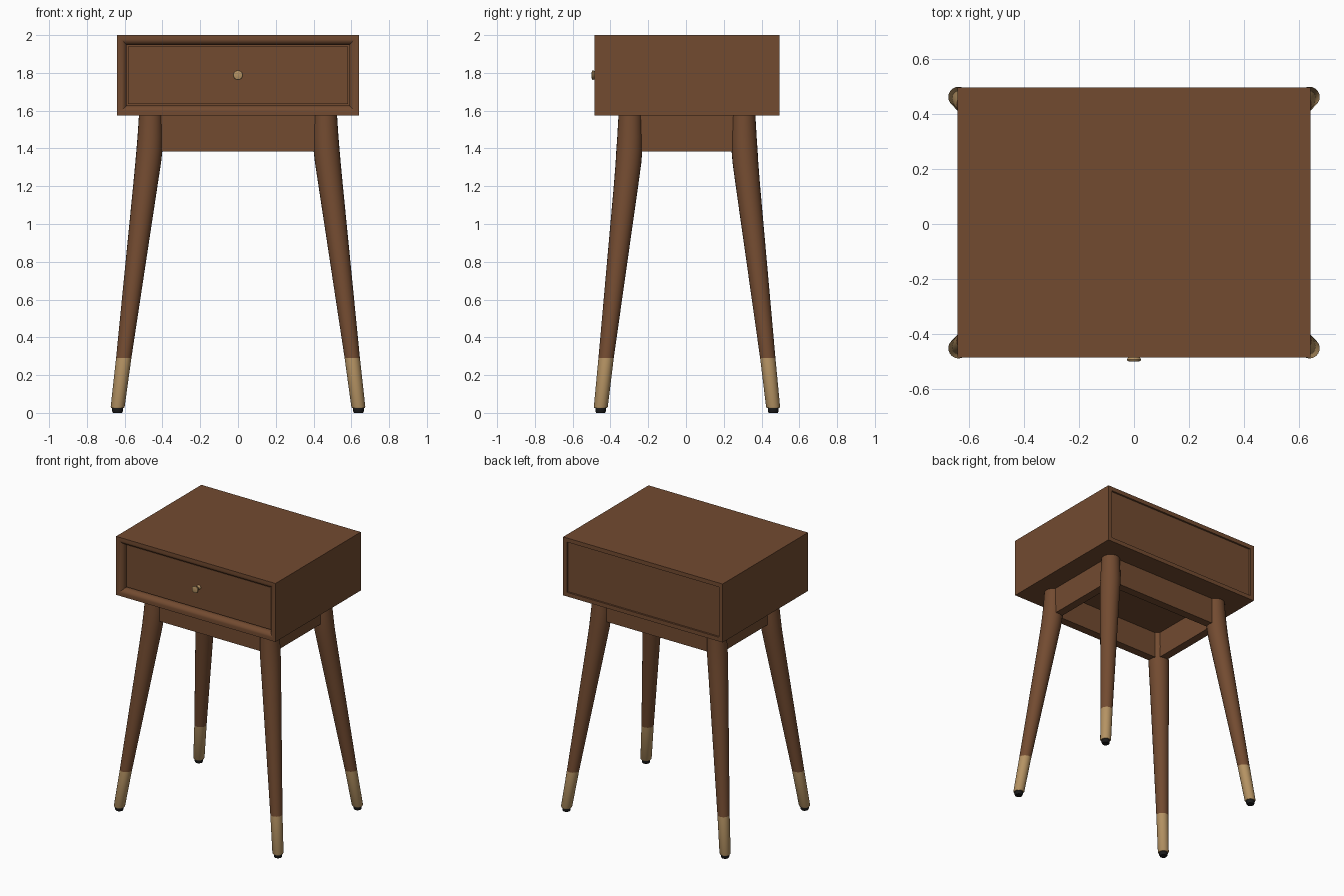
import bpy, bmesh, math

if "Cube" in bpy.data.objects:
    bpy.data.objects.remove(bpy.data.objects["Cube"])

CY = 0.005  # body and legs sit slightly behind centre because the knob sticks out


def material(name, rgb):
    m = bpy.data.materials.new(name)
    m.diffuse_color = (*rgb, 1)
    m.use_nodes = True
    m.node_tree.nodes["Principled BSDF"].inputs["Base Color"].default_value = m.diffuse_color
    return m


WOOD = material("walnut wood", (0.17, 0.07, 0.03))
BRASS = material("brass", (0.46, 0.29, 0.125))
RUBBER = material("black rubber", (0.01, 0.01, 0.01))


def finish(bm, name, mats, smooth=None):
    bmesh.ops.recalc_face_normals(bm, faces=bm.faces)
    me = bpy.data.meshes.new(name)
    bm.to_mesh(me)
    bm.free()
    ob = bpy.data.objects.new(name, me)
    bpy.context.collection.objects.link(ob)
    for m in mats:
        me.materials.append(m)
    if smooth:
        bpy.ops.object.select_all(action='DESELECT')
        ob.select_set(True)
        bpy.context.view_layer.objects.active = ob
        bpy.ops.object.shade_smooth_by_angle(angle=math.radians(smooth))
    return ob


def loft(bm, rings):
    """Bridge closed point rings and cap both ends."""
    rows = [[bm.verts.new(p) for p in r] for r in rings]
    n = len(rows[0])
    for a, b in zip(rows, rows[1:]):
        for i in range(n):
            bm.faces.new((a[i], a[(i + 1) % n], b[(i + 1) % n], b[i]))
    bm.faces.new(rows[0])
    bm.faces.new(rows[-1])


def box(name, x0, x1, y0, y1, z0, z1):
    bm = bmesh.new()
    loft(bm, [[(x0, y0, z), (x1, y0, z), (x1, y1, z), (x0, y1, z)] for z in (z0, z1)])
    return finish(bm, name, [WOOD])


# cabinet: rectangles lofted from front recess, over the shell, to the back recess
HX, Z0, Z1 = 0.641, 1.575, 2.0
YF, YB = CY - 0.49, CY + 0.49


def rect(inset, y):
    x, a, b = HX - inset, Z0 + inset, Z1 - inset
    return [(-x, y, a), (x, y, a), (x, y, b), (-x, y, b)]


lip = [(0.016 + 0.036 * math.sin(t), YF + 0.036 * (1 - math.cos(t)))
       for t in (i * math.pi / 12 for i in range(7))]
profile = [(0.052, YF + 0.065)] + lip[::-1] + [(0, YF), (0, YB), (0.03, YB), (0.03, YB - 0.013)]
bm = bmesh.new()
loft(bm, [rect(i, y) for i, y in profile])
finish(bm, "cabinet", [WOOD], 30)

# drawer front, set in the recess with a narrow gap
box("drawer_front", -0.583, 0.583, YF + 0.036, YF + 0.07, Z0 + 0.059, Z1 - 0.059)

# knob: turned profile along y
bm = bmesh.new()
knob = [(0.016, YF + 0.037), (0.014, YF + 0.03), (0.008, YF + 0.024), (0.008, YF + 0.01),
        (0.02, YF + 0.002), (0.026, YF - 0.007), (0.024, YF - 0.012), (0.014, -0.5)]
loft(bm, [[(r * math.cos(k * math.pi / 12), y, 1.788 + r * math.sin(k * math.pi / 12))
           for k in range(24)] for r, y in knob])
finish(bm, "drawer_knob", [BRASS], 35)

# apron rails under the cabinet
AX, AY, T = 0.462, 0.30, 0.03
for s, n in ((-1, "front"), (1, "back")):
    y = CY + s * AY
    box(n + "_apron", -AX, AX, y - T, y + T, 1.385, Z0)
for s, n in ((-1, "left"), (1, "right")):
    box(n + "_apron", s * AX - T, s * AX + T, CY - AY, CY + AY, 1.385, Z0)

# splayed legs: z, centre x, centre y, radius
stations = [(0.025, 0.638, 0.457, 0.033), (0.032, 0.637, 0.456, 0.037),
            (0.29, 0.605, 0.428, 0.0405), (1.2, 0.491, 0.323, 0.0645),
            (1.32, 0.476, 0.31, 0.068), (1.39, 0.469, 0.305, 0.069),
            (1.46, 0.465, 0.302, 0.067), (1.575, 0.462, 0.30, 0.0625)]
for sx, nx in ((-1, "left"), (1, "right")):
    for sy, ny in ((-1, "front"), (1, "back")):
        bm = bmesh.new()
        loft(bm, [[(sx * cx + r * math.cos(k * math.pi / 12),
                    CY + sy * cy + r * math.sin(k * math.pi / 12), z) for k in range(24)]
                  for z, cx, cy, r in stations])
        # brass ferrule on the lower end
        for f in bm.faces:
            f.material_index = int(f.calc_center_median().z < 0.29)
        finish(bm, f"{ny}_{nx}_leg", [WOOD, BRASS], 40)
        # rubber glide
        bm = bmesh.new()
        loft(bm, [[(sx * 0.638 + r * math.cos(k * math.pi / 8),
                    CY + sy * 0.457 + r * math.sin(k * math.pi / 8), z) for k in range(16)]
                  for z, r in ((0, 0.024), (0.008, 0.028), (0.026, 0.028))])
        finish(bm, f"{ny}_{nx}_glide", [RUBBER], 40)
